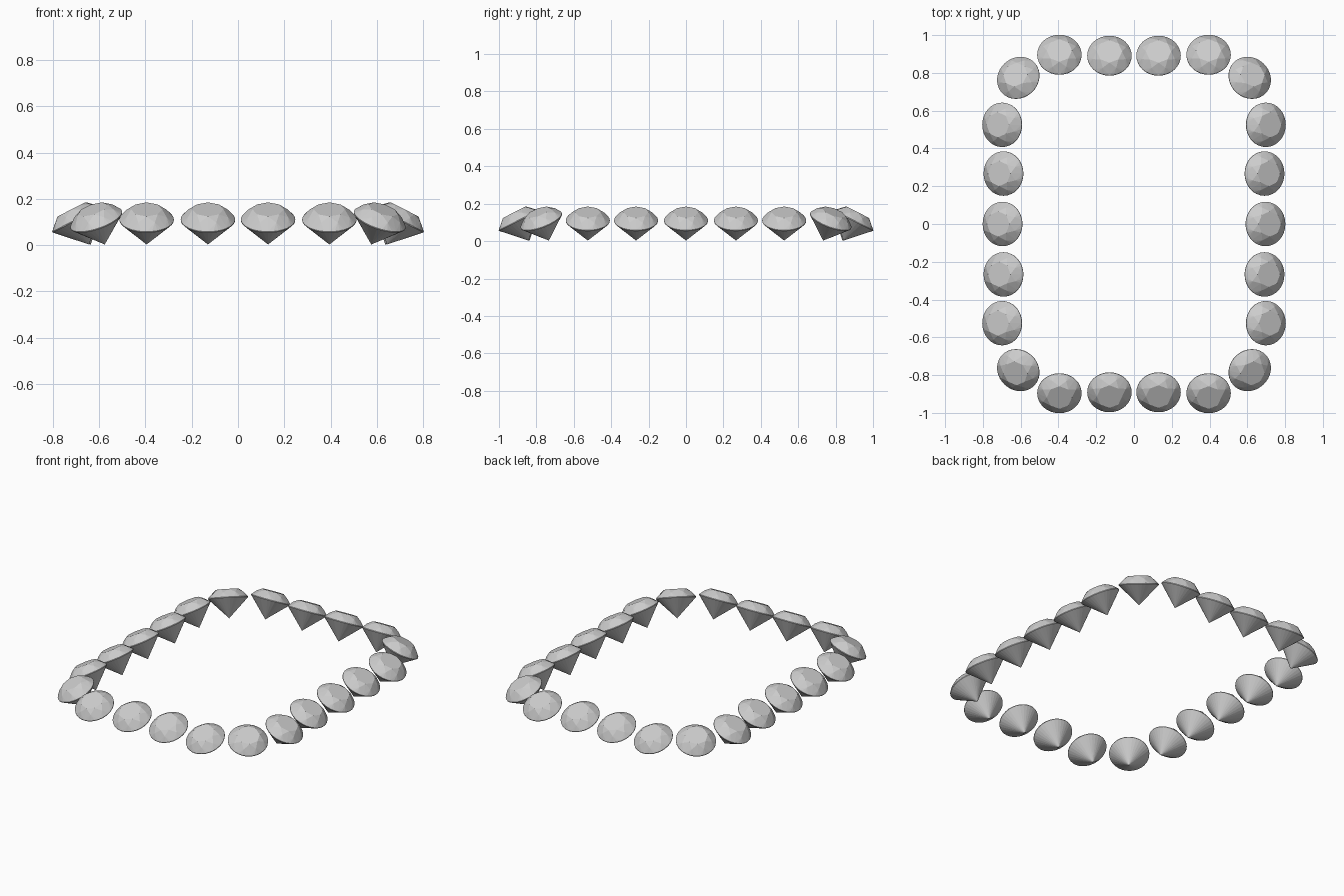
import bpy, bmesh
from math import sin, cos, pi, radians
from mathutils import Matrix, Vector

if "Cube" in bpy.data.objects:
    bpy.data.objects.remove(bpy.data.objects["Cube"])

R, PAV, GIRDLE, HEIGHT = 0.1175, 0.118, 0.004, 0.17
TILT = radians(27)


def ring(n, r, z, phase=0.0):
    return [(r * cos(2 * pi * (i + phase) / n), r * sin(2 * pi * (i + phase) / n), z) for i in range(n)]


# Round brilliant cut: culet, girdle band, crown kites and octagonal table
def brilliant_mesh():
    bm = bmesh.new()
    pts = [(0, 0, 0)]
    pts += ring(32, R, PAV) + ring(32, R, PAV + GIRDLE)
    pts += ring(8, 0.094, 0.150, 0.5)
    pts += ring(8, 0.067, HEIGHT)
    for p in pts:
        bm.verts.new(p)
    bmesh.ops.convex_hull(bm, input=bm.verts[:])
    bmesh.ops.dissolve_limit(bm, angle_limit=radians(0.5), verts=bm.verts[:], edges=bm.edges[:])
    bmesh.ops.recalc_face_normals(bm, faces=bm.faces[:])
    me = bpy.data.meshes.new("brilliant_gem")
    bm.to_mesh(me)
    bm.free()
    return me


gem = brilliant_mesh()


# Place a gem by its girdle centre, leaning outward along the given heading
def place(name, x, y, heading):
    ob = bpy.data.objects.new(name, gem)
    bpy.context.collection.objects.link(ob)
    lean = PAV * sin(TILT)
    loc = Vector((x - lean * cos(heading), y - lean * sin(heading), 0.003))
    ob.matrix_world = (Matrix.Translation(loc) @ Matrix.Rotation(heading, 4, 'Z')
                       @ Matrix.Rotation(TILT, 4, 'Y'))


# Front and back rows
for s, row in ((-1, "front"), (1, "back")):
    for i, (x, y) in enumerate(((-0.395, 0.895), (-0.13, 0.89), (0.13, 0.89), (0.395, 0.895))):
        place(f"{row}_gem_{i + 1}", x, s * y, s * pi / 2)

# Side rows
for s, row in ((-1, "left"), (1, "right")):
    for i, (x, y) in enumerate(((0.697, -0.525), (0.69, -0.267), (0.695, 0), (0.69, 0.267), (0.697, 0.525))):
        place(f"{row}_gem_{i + 1}", s * x, y, 0 if s > 0 else pi)

# Corner gems
for sx, a in ((-1, "left"), (1, "right")):
    for sy, b in ((-1, "front"), (1, "back")):
        h = Vector((1.0, 0.0)).angle_signed(Vector((sx, -sy * 1.1)))
        place(f"{b}_{a}_corner_gem", sx * 0.612, sy * 0.773,
              h if sin(h) * sy > 0 else -h)
